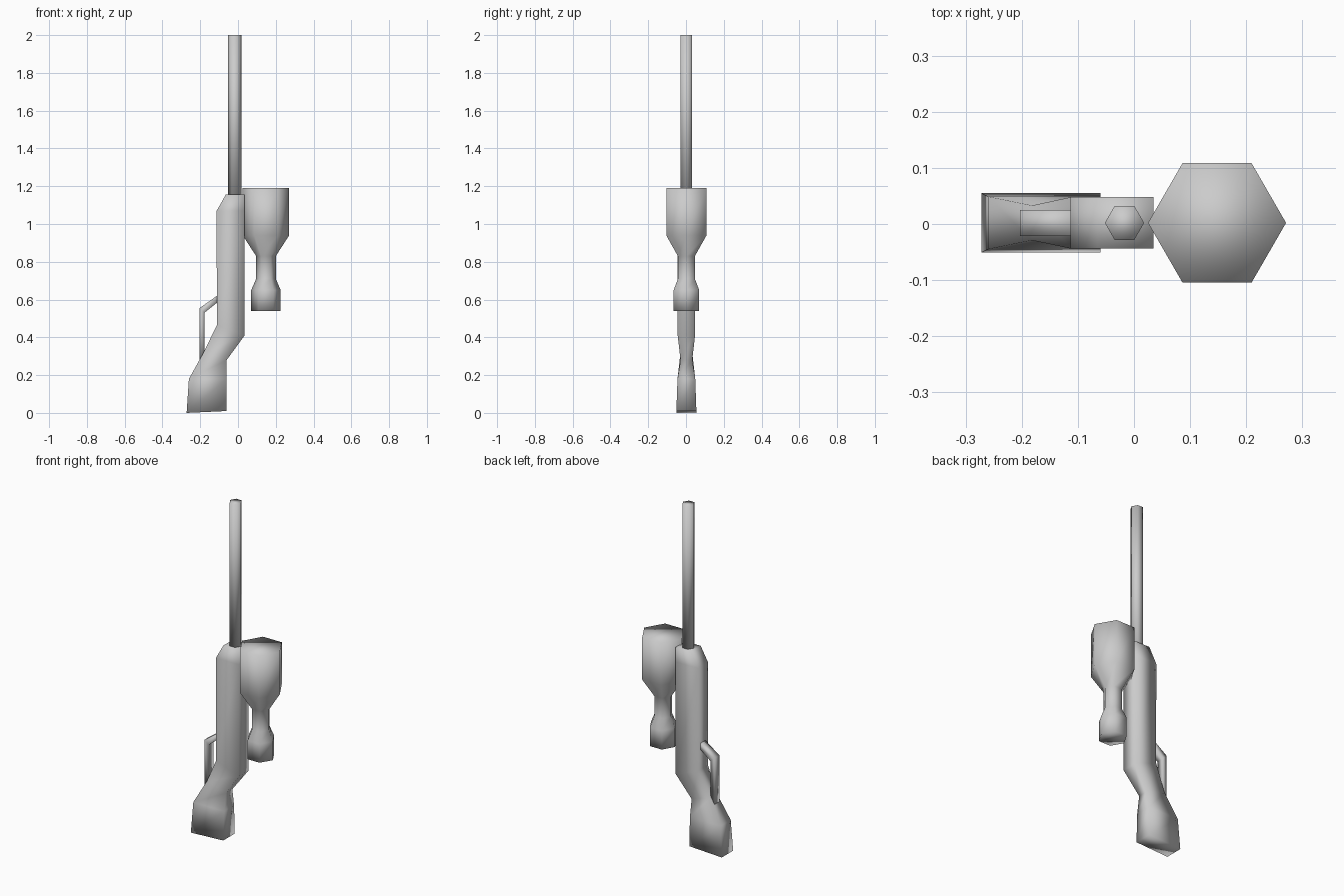
import bpy, bmesh, math

cube = bpy.data.objects.get("Cube")
if cube:
    bpy.data.objects.remove(cube, do_unlink=True)

grey = bpy.data.materials.new("plain grey")
grey.use_nodes = True
COLOUR = (0.6, 0.6, 0.6, 1)
grey.diffuse_color = COLOUR
grey.node_tree.nodes["Principled BSDF"].inputs["Base Color"].default_value = COLOUR

MID_Y = 0.002


def loft(name, rings):
    """Skin a closed, smooth-shaded tube through rings of points."""
    bm = bmesh.new()
    loops = [[bm.verts.new(p) for p in ring] for ring in rings]
    for a, b in zip(loops, loops[1:]):
        n = len(a)
        for i in range(n):
            j = (i + 1) % n
            bm.faces.new((a[i], a[j], b[j], b[i]))
    bm.faces.new(loops[0])
    bm.faces.new(loops[-1])
    bmesh.ops.recalc_face_normals(bm, faces=bm.faces)
    mesh = bpy.data.meshes.new(name)
    bm.to_mesh(mesh)
    bm.free()
    mesh.materials.append(grey)
    for poly in mesh.polygons:
        poly.use_smooth = True
    obj = bpy.data.objects.new(name, mesh)
    bpy.context.collection.objects.link(obj)
    return obj


def box_ring(left, right, half):
    """Rectangle spanning two (x, z) points, with a half depth in y."""
    (xl, zl), (xr, zr) = left, right
    return [(xl, MID_Y - half, zl), (xr, MID_Y - half, zr),
            (xr, MID_Y + half, zr), (xl, MID_Y + half, zl)]


def hex_ring(x, z, radius):
    return [(x + radius * math.cos(math.radians(60 * i)),
             MID_Y + radius * math.sin(math.radians(60 * i)), z) for i in range(6)]


# Stock and receiver: one body from the butt to the muzzle end
loft("stock_and_receiver", [box_ring(*s) for s in (
    ((-0.272, 0.0), (-0.06, 0.01), 0.053),
    ((-0.26, 0.18), (-0.06, 0.18), 0.047),
    ((-0.182, 0.32), (-0.06, 0.28), 0.031),
    ((-0.112, 0.465), (0.035, 0.41), 0.046),
    ((-0.113, 1.07), (0.035, 1.07), 0.046),
    ((-0.065, 1.155), (0.035, 1.155), 0.046),
)])

# Barrel
loft("barrel", [hex_ring(-0.017, z, 0.035) for z in (1.13, 2.0)])

# Scope: wide lens bell, thin neck, eyepiece
loft("scope", [hex_ring(0.148, z, r) for z, r in (
    (0.54, 0.078), (0.65, 0.078), (0.71, 0.052),
    (0.83, 0.052), (0.94, 0.123), (1.19, 0.123))])

# Trigger guard: bent flat bar from the receiver to the stock
loft("trigger_guard", [box_ring(outer, inner, 0.023) for outer, inner in (
    ((-0.10, 0.628), (-0.10, 0.592)),
    ((-0.203, 0.555), (-0.178, 0.53)),
    ((-0.203, 0.27), (-0.178, 0.27)),
)])
